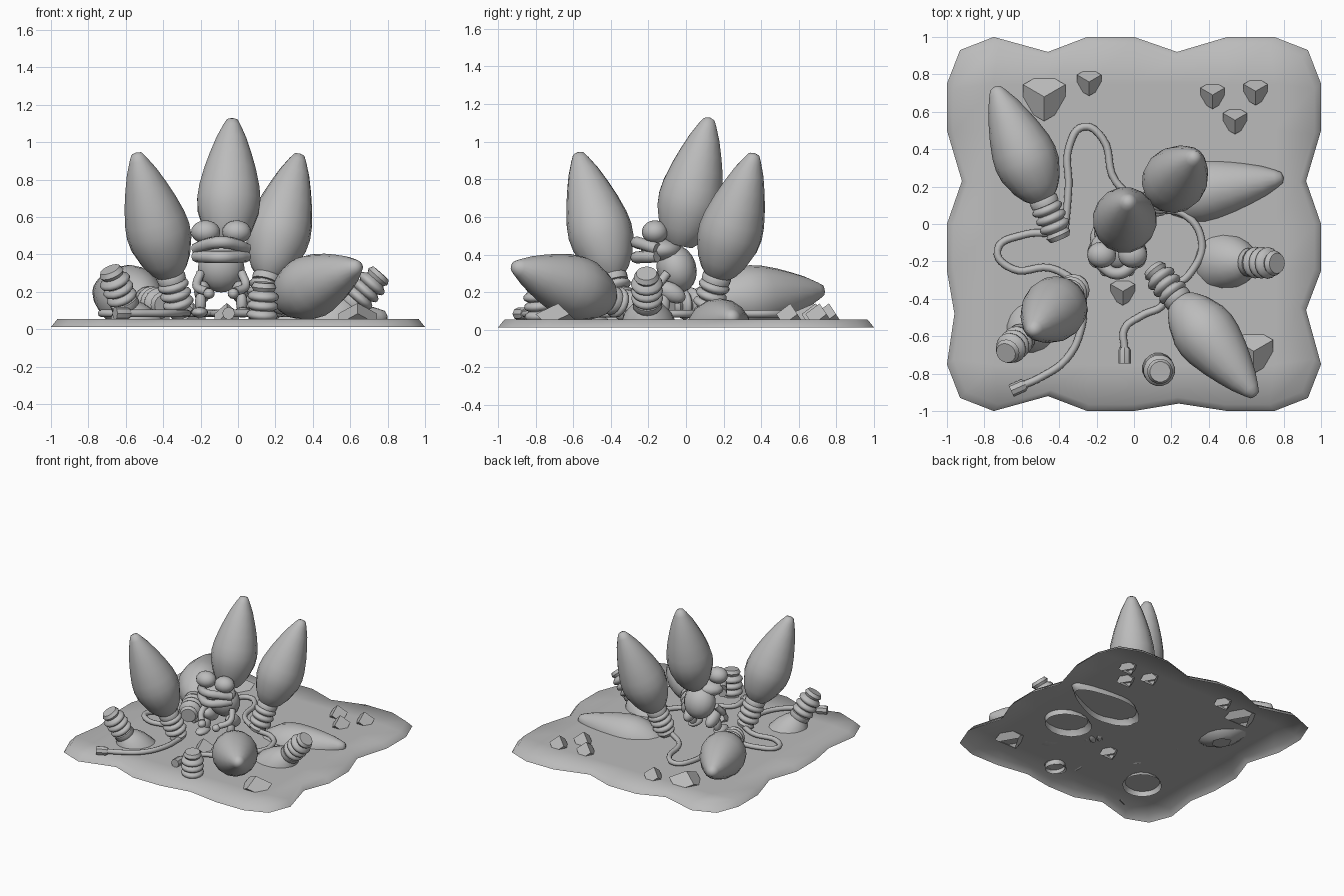
import bpy, bmesh, math
from mathutils import Vector, Matrix

if "Cube" in bpy.data.objects:
    bpy.data.objects.remove(bpy.data.objects["Cube"], do_unlink=True)

grey = bpy.data.materials.new("plain grey")
grey.use_nodes = True
COLOUR = (0.5, 0.5, 0.5, 1)
grey.diffuse_color = COLOUR
grey.node_tree.nodes["Principled BSDF"].inputs["Base Color"].default_value = COLOUR
FLOOR = 0.012


def finish(bm, name, angle=None, cut=True):
    """Turn a bmesh into an object, trimmed underneath and optionally smoothed."""
    if cut:
        bmesh.ops.bisect_plane(bm, geom=bm.verts[:] + bm.edges[:] + bm.faces[:],
                               plane_co=(0, 0, FLOOR), plane_no=(0, 0, 1), clear_inner=True)
    mesh = bpy.data.meshes.new(name)
    bm.to_mesh(mesh)
    bm.free()
    mesh.materials.append(grey)
    obj = bpy.data.objects.new(name, mesh)
    bpy.context.collection.objects.link(obj)
    if angle:
        bpy.ops.object.select_all(action='DESELECT')
        obj.select_set(True)
        bpy.context.view_layer.objects.active = obj
        bpy.ops.object.shade_smooth_by_angle(angle=math.radians(angle))
    return obj


def lathe(name, profile, start, axis, sides=16, angle=50):
    """Spin (distance, radius) pairs about an axis."""
    bm = bmesh.new()
    rings = []
    for d, r in profile:
        if r == 0:
            rings.append([bm.verts.new((0, 0, d))])
        else:
            rings.append([bm.verts.new((r * math.cos(2 * math.pi * i / sides),
                                        r * math.sin(2 * math.pi * i / sides), d))
                          for i in range(sides)])
    for a, b in zip(rings, rings[1:]):
        for i in range(sides):
            j = (i + 1) % sides
            loop = [a[i % len(a)], a[j % len(a)], b[j % len(b)], b[i % len(b)]]
            bm.faces.new(list(dict.fromkeys(loop)))
    bmesh.ops.recalc_face_normals(bm, faces=bm.faces[:])
    turn = axis.to_track_quat('Z', 'Y').to_matrix().to_4x4()
    bm.transform(Matrix.Translation(start) @ turn)
    return finish(bm, name, angle)


GLASS = [(0, .07), (.04, .098), (.12, .132), (.26, .166), (.36, .172), (.46, .164),
         (.6, .14), (.72, .113), (.84, .082), (.94, .048), (.985, .03), (1, 0)]
SOCKET = [(0, 0), (0, .055), (.025, .068), (.045, .056)]
for k in range(3):
    z = .05 + k * .05
    SOCKET += [(z, .062), (z + .012, .08), (z + .025, .085), (z + .038, .08), (z + .048, .062)]
SOCKET += [(.2, .076), (.23, .078), (.24, .07)]


def bulb(name, base, tip, socket=True):
    base, tip = Vector(base), Vector(tip)
    axis = (tip - base).normalized()
    start = base
    if socket:
        lathe(name + "_socket", SOCKET, base, axis)
        start = base + axis * .235
    length = (tip - start).length
    lathe(name + "_glass", [(t * length, r) for t, r in GLASS], start, axis)


# Ground sheet: a grid with a ragged, turned-down edge
bm = bmesh.new()
bmesh.ops.create_grid(bm, x_segments=8, y_segments=8, size=1)
dents = {(-2, 4), (1, 4), (4, 1), (4, -2), (-2, -4), (-4, 1)}
for v in bm.verts:
    i, j = round(v.co.x * 4), round(v.co.y * 4)
    if abs(i) == 4 and abs(j) == 4:
        v.co *= .93
    elif (i, j) in dents:
        v.co *= .92
    elif (i, j) in {(1, -4), (-4, -2)}:
        v.co *= .96
    v.co.z = .055
rim = [e for e in bm.edges if e.is_boundary]
skirt = bmesh.ops.extrude_edge_only(bm, edges=rim)["geom"]
low = {v for v in skirt if isinstance(v, bmesh.types.BMVert)}
for v in bm.verts:
    if v in low:
        v.co.z = FLOOR
    elif v.is_boundary or any(e.other_vert(v) in low for e in v.link_edges):
        v.co.x *= .965
        v.co.y *= .965
bmesh.ops.recalc_face_normals(bm, faces=bm.faces[:])
finish(bm, "ground_sheet", 70, cut=False)

# Bulbs: standing, lying, and half buried
bulb("left_leaning_bulb", (-.3, -.33, .07), (-.545, -.575, .945))
bulb("right_leaning_bulb", (.1, .1, .07), (.33, .365, .94))
bulb("front_lying_bulb", (.1, -.235, .1), (.65, -.92, .34))
bulb("back_lying_bulb", (-.395, -.08, .13), (-.745, .735, .21))
bulb("buried_side_bulb", (.765, -.21, .3), (.15, -.19, -.4))
bulb("buried_corner_bulb", (-.685, -.69, .32), (-.34, -.35, -.49))
bulb("buried_front_bulb", (.14, -.79, .25), (.08, -.7, -.68))
bulb("buried_glass", (.12, .13, -.05), (.8, .25, .07), socket=False)
bulb("tail_bulb", (-.06, -.035, .45), (-.03, .125, 1.13), socket=False)


def tube(name, points, radius, close=False):
    curve = bpy.data.curves.new(name, 'CURVE')
    curve.dimensions = '3D'
    curve.bevel_depth = radius
    curve.bevel_resolution = 2
    curve.resolution_u = 6
    curve.use_fill_caps = True
    line = curve.splines.new('BEZIER')
    line.bezier_points.add(len(points) - 1)
    for p, co in zip(line.bezier_points, points):
        p.co = co
        p.handle_left_type = p.handle_right_type = 'AUTO'
    line.use_cyclic_u = close
    curve.materials.append(grey)
    obj = bpy.data.objects.new(name, curve)
    bpy.context.collection.objects.link(obj)


# Cable runs lying on the ground, with plugs on the loose ends
def cable(name, path):
    tube(name, [(x, y, .085) for x, y in path], .02)


def plug(name, start, axis):
    lathe(name, [(0, 0), (0, .026), (.015, .034), (.085, .034), (.085, 0)],
          Vector(start), Vector(axis), sides=8, angle=30)


cable("left_cable", [(-.4, -.05), (-.6, -.06), (-.73, -.14), (-.65, -.24), (-.45, -.235), (-.3, -.31)])
cable("left_loose_cable", [(-.27, -.36), (-.28, -.55), (-.36, -.72), (-.5, -.82), (-.6, -.865)])
cable("back_cable", [(-.37, -.05), (-.35, .2), (-.345, .42), (-.27, .52), (-.17, .46), (-.1, .23), (.08, .09)])
cable("right_cable", [(.12, .08), (.27, .05), (.36, -.08), (.33, -.22), (.2, -.32), (.11, -.25)])
cable("front_loose_cable", [(.12, -.25), (.16, -.42), (.04, -.49), (-.05, -.56), (-.05, -.67)])
plug("left_plug", (-.58, -.857, .085), (-.9, -.4, 0))
plug("front_plug", (-.05, -.66, .085), (0, -1, 0))

# Rocks: cubes standing on a corner, sunk into the sheet
rocks = [(-.48, .68, .13), (-.24, .76, .075), (.42, .69, .075), (.65, .71, .075),
         (.54, .555, .075), (.64, -.68, .12), (-.06, -.36, .075)]
tip_up = Vector((1, 1, 1)).rotation_difference(Vector((0, 0, 1))).to_matrix().to_4x4()
for n, (x, y, r) in enumerate(rocks):
    bm = bmesh.new()
    bmesh.ops.create_cube(bm, size=r / .8165)
    bm.transform(tip_up)
    top = [v.co for v in bm.verts if .2 * r < v.co.z < .6 * r][0]
    spin = Matrix.Rotation(math.radians(30) - math.atan2(top.y, top.x), 4, 'Z')
    squash = Matrix.Diagonal((1, 1, .085 / (1.06 * r), 1))
    bm.transform(Matrix.Translation((x, y, .055)) @ squash @ spin)
    finish(bm, f"rock_{n + 1}")


# Little creature carrying a bulb on its back
def ball(name, centre, size, tilt=0):
    bm = bmesh.new()
    bmesh.ops.create_uvsphere(bm, u_segments=16, v_segments=10, radius=1)
    bm.transform(Matrix.Translation(centre) @ Matrix.Rotation(tilt, 4, 'X')
                 @ Matrix.Diagonal((*size, 1)))
    finish(bm, name, 60)


MID = -.09
ball("creature_body", (MID, -.05, .325), (.125, .105, .13), .3)
ball("creature_head", (MID, -.13, .425), (.145, .11, .065))
for side, s in (("left", 1), ("right", -1)):
    ball(side + "_eye", (MID + s * .083, -.165, .52), (.078, .07, .062))
    ball(side + "_thigh", (MID + s * .1, -.08, .2), (.045, .085, .05), -.5)
    ball(side + "_shin", (MID + s * .11, -.12, .14), (.03, .035, .06))
    ball(side + "_foot", (MID + s * .115, -.16, .09), (.045, .075, .028))
    tube(side + "_arm", [(MID + s * .11, -.1, .3), (MID + s * .13, -.16, .23),
                         (MID + s * .075, -.23, .2)], .024)
    ball(side + "_hand", (MID + s * .065, -.245, .19), (.03, .035, .028))
for name, z, droop in (("upper_lip", .465, .035), ("lower_lip", .385, -.005)):
    tube(name, [(MID + x * .135, -.13 - .135 * math.cos(x * 1.4), z - droop * x * x)
                for x in (-1, -.6, 0, .6, 1)], .032)
